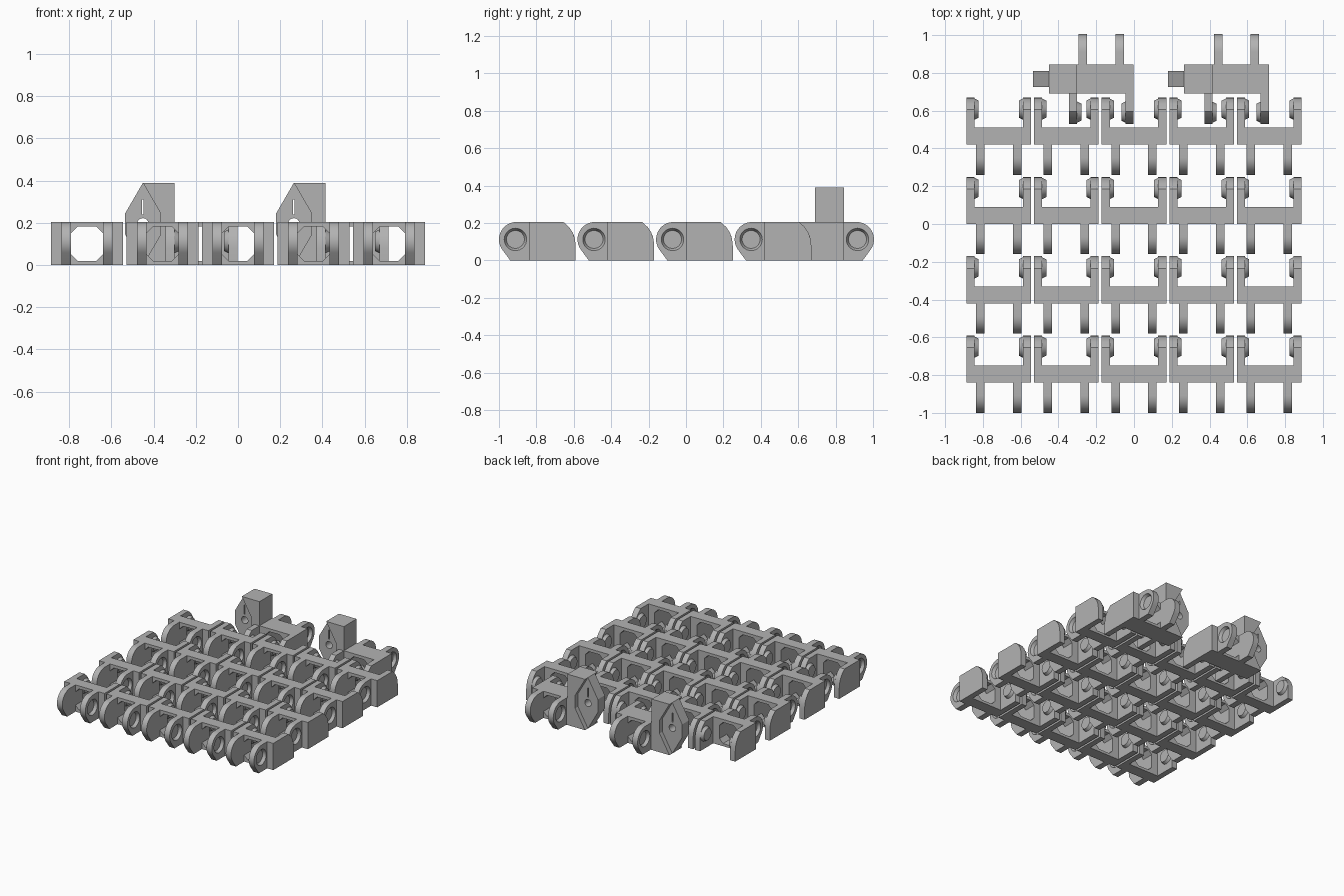
import bpy, bmesh, math
from mathutils import Matrix, Vector

if "Cube" in bpy.data.objects:
    bpy.data.objects.remove(bpy.data.objects["Cube"], do_unlink=True)

grey = bpy.data.materials.new("plain grey")
grey.use_nodes = True
grey.diffuse_color = (0.45, 0.45, 0.45, 1)
grey.node_tree.nodes["Principled BSDF"].inputs["Base Color"].default_value = grey.diffuse_color

HEIGHT, ARM, HALF = 0.205, 0.16, 0.171
WINDOW, EYE_Z = 0.075, 0.112
PITCH_X, PITCH_Y = 0.358, 0.42


def add_object(name, mesh, location=(0, 0, 0), turn=0):
    obj = bpy.data.objects.new(name, mesh)
    obj.location, obj.rotation_euler.z = location, turn
    bpy.context.scene.collection.objects.link(obj)
    return obj


def finish(bm, name):
    bmesh.ops.recalc_face_normals(bm, faces=bm.faces)
    mesh = bpy.data.meshes.new(name)
    bm.to_mesh(mesh)
    bm.free()
    mesh.materials.append(grey)
    return add_object(name, mesh)


def prism(name, points, axis, lo, hi):
    """Extrude an outline along x (points are y, z) or along y (points are x, z)."""
    place = (lambda p, t: (t, p[0], p[1])) if axis == "x" else (lambda p, t: (p[0], t, p[1]))
    bm = bmesh.new()
    face = bm.faces.new([bm.verts.new(place(p, lo)) for p in points])
    ext = bmesh.ops.extrude_face_region(bm, geom=[face])["geom"]
    shift = Vector(place((0, 0), hi - lo))
    bmesh.ops.translate(bm, vec=shift, verts=[v for v in ext if isinstance(v, bmesh.types.BMVert)])
    return finish(bm, name)


def cone(name, axis, a, b, r_a, r_b, u, z):
    """Truncated cone from a to b along x or y."""
    bm = bmesh.new()
    turn = Matrix.Rotation(math.pi / 2, 4, "Y") if axis == "x" else Matrix.Rotation(-math.pi / 2, 4, "X")
    mid = (a + b) / 2
    centre = (mid, u, z) if axis == "x" else (u, mid, z)
    if a > b:
        r_a, r_b = r_b, r_a
    bmesh.ops.create_cone(bm, cap_ends=True, segments=32, radius1=r_a, radius2=r_b,
                          depth=abs(b - a), matrix=Matrix.Translation(centre) @ turn)
    return finish(bm, name)


def cut(obj, cutter):
    mod = obj.modifiers.new("cut", "BOOLEAN")
    mod.operation, mod.solver, mod.object = "DIFFERENCE", "EXACT", cutter
    cutter.hide_render = True
    deps = bpy.context.evaluated_depsgraph_get()
    mesh = bpy.data.meshes.new_from_object(obj.evaluated_get(deps))
    obj.modifiers.clear()
    obj.data = mesh
    bpy.data.objects.remove(cutter, do_unlink=True)
    return obj


def join(parts, name):
    """Merge parts into one mesh with smooth curves and sharp edges."""
    bm = bmesh.new()
    for part in parts:
        bm.from_mesh(part.data)
        bpy.data.objects.remove(part, do_unlink=True)
    obj = finish(bm, name)
    for p in obj.data.polygons:
        p.use_smooth = True
    obj.data.set_sharp_from_angle(angle=math.radians(30))
    return obj


def rectangle(x0, x1, z0, z1):
    return [(x0, z0), (x1, z0), (x1, z1), (x0, z1)]


def link_parts(depth):
    """Crossbar with a window, two eye arms in front, two pin arms behind."""
    inner = HALF - 0.043
    bar = prism("bar", rectangle(-inner, inner, 0, HEIGHT), "y", 0, depth)
    w, c, lo, hi = WINDOW, 0.03, 0.02, 0.182
    octagon = [(-w, lo + c), (-w + c, lo), (w - c, lo), (w, lo + c),
               (w, hi - c), (w - c, hi), (-w + c, hi), (-w, hi - c)]
    parts = [cut(bar, prism("window", octagon, "y", -0.1, depth + 0.1))]

    # outlines of the two kinds of arm
    r = HEIGHT - EYE_Z
    cy = r - ARM
    arc = [(cy + r * math.cos(t), EYE_Z + r * math.sin(t))
           for t in [math.radians(90 + 125 * i / 14) for i in range(15)]]
    eye_arm = [(0, 0), (0, HEIGHT)] + arc + [(-0.1, 0)]
    nose = [(0.16, 0), (0.16, 0.08), (0.156, 0.115), (0.145, 0.148), (0.125, 0.178), (0.095, HEIGHT)]
    pin_arm = [(0, 0)] + [(depth + y, z) for y, z in nose] + [(0, HEIGHT)]

    for s in (-1, 1):
        outer = s * (WINDOW + 0.045)
        arm = prism("eye_arm", eye_arm, "x", s * WINDOW, outer)
        parts.append(cut(arm, cone("socket", "x", outer + s * 0.002, outer - s * 0.022,
                                   0.061, 0.048, cy - 0.005, EYE_Z)))
        parts.append(prism("pin_arm", pin_arm, "x", s * inner, s * HALF))
        parts.append(cone("pin", "x", s * (inner + 0.002), s * (inner - 0.022),
                          0.057, 0.045, depth + 0.098, EYE_Z))
    return parts


# grid of links sharing one mesh
link = join(link_parts(0.09), "link")
for col in range(5):
    for row in range(4):
        spot = ((col - 2) * PITCH_X, row * PITCH_Y - 1 + ARM, 0)
        if col == row == 0:
            link.location = spot
        else:
            add_object("link", link.data, spot)

# end pieces: a reversed link with a tall block and a slotted wafer at its side
BACK, DEEP = 0.845, 0.155
TOP, EDGE, MIDDLE = 0.39, -0.278, 0.195
hexagon = [(EDGE, TOP), (EDGE - 0.084, 0.245), (EDGE - 0.084, 0.145),
           (EDGE, 0), (EDGE + 0.084, 0.145), (EDGE + 0.084, 0.245)]
end = join(link_parts(DEEP), "end_link")
block = prism("end_block", rectangle(EDGE, EDGE + 0.15, 0, TOP), "y", -DEEP, 0)
cut(block, prism("recess", hexagon, "y", -0.3, 0.1))
block = join([block], "end_block")

wafer = prism("end_wafer", hexagon, "y", -0.12, -0.035)
cut(wafer, cone("hole", "y", -0.3, 0.1, 0.027, 0.027, EDGE, MIDDLE))
cut(wafer, prism("slit", rectangle(EDGE - 0.004, EDGE + 0.004, 0.24, 0.31), "y", -0.3, 0.1))
wafer = join([wafer], "end_wafer")

for i, x in enumerate((-0.173, 0.543)):
    for obj, turn in ((end, math.pi), (block, 0), (wafer, 0)):
        if i == 0:
            obj.location, obj.rotation_euler.z = (x, BACK, 0), turn
        else:
            add_object(obj.name, obj.data, (x, BACK, 0), turn)
